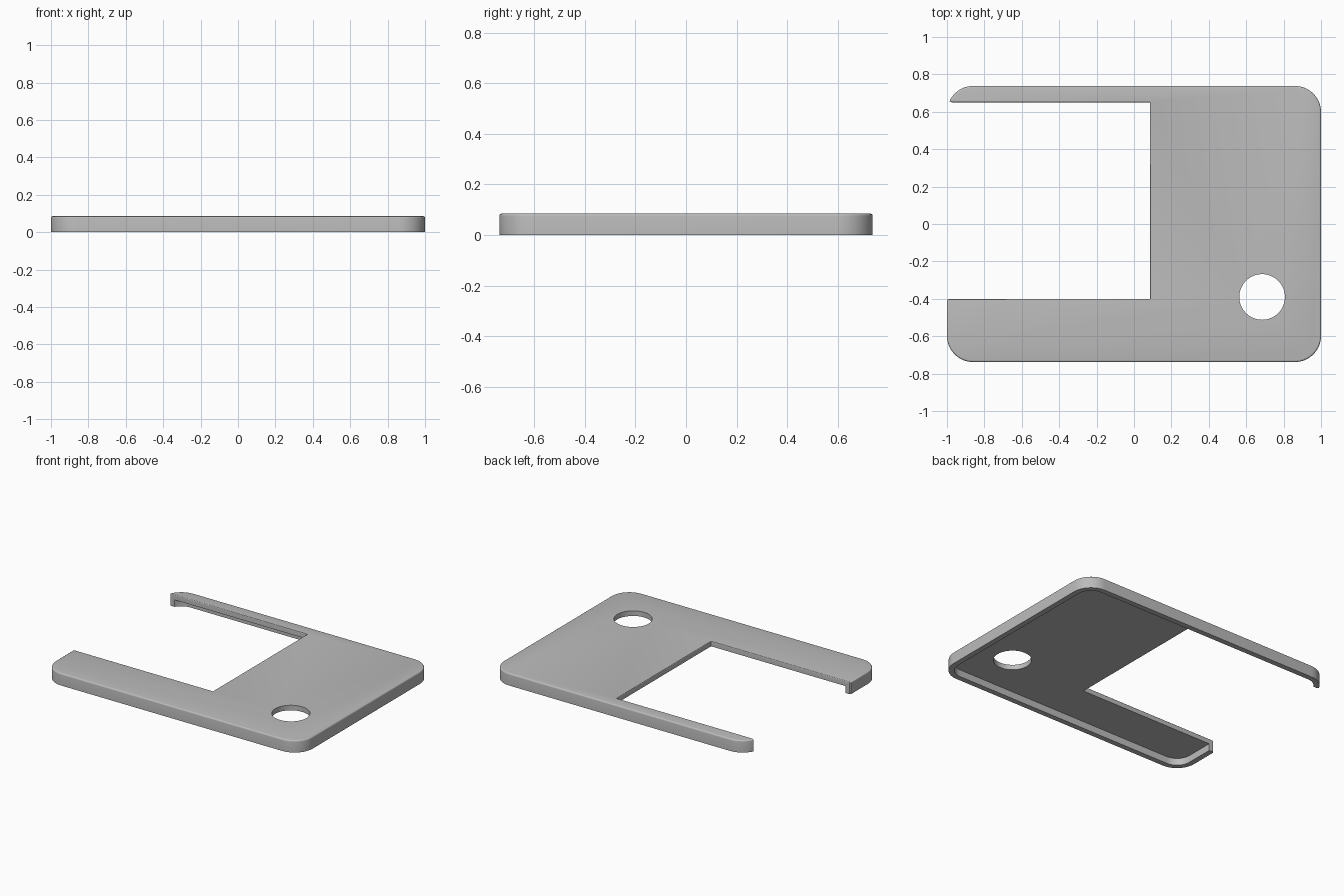
import bpy, bmesh, math

if "Cube" in bpy.data.objects:
    bpy.data.objects.remove(bpy.data.objects["Cube"])

HX, HY, H = 1.0, 0.738, 0.085      # half width, half depth, height
R, WALL, PLATE = 0.14, 0.038, 0.036  # corner radius, rim wall, top plate thickness
NX, NY0, NY1 = 0.085, -0.40, 0.65  # side notch limits


def arc(cx, cy, r, a0, a1, n=12):
    return [(cx + r * math.cos(math.radians(a0 + (a1 - a0) * i / n)),
             cy + r * math.sin(math.radians(a0 + (a1 - a0) * i / n))) for i in range(n + 1)]


def prism(name, pts, z0, z1, weight=None):
    """Extrude an outline; weight(edge) gives the rounding of each top edge."""
    bm = bmesh.new()
    base = bm.faces.new([bm.verts.new((x, y, z0)) for x, y in pts])
    top = bmesh.ops.extrude_face_region(bm, geom=[base])["geom"]
    bmesh.ops.translate(bm, vec=(0, 0, z1 - z0),
                        verts=[v for v in top if isinstance(v, bmesh.types.BMVert)])
    bmesh.ops.recalc_face_normals(bm, faces=bm.faces)
    if weight:
        layer = bm.edges.layers.float.new("bevel_weight_edge")
        for e in bm.edges:
            if all(v.co.z > z1 - 1e-5 for v in e.verts):
                e[layer] = weight(e)
    mesh = bpy.data.meshes.new(name)
    bm.to_mesh(mesh)
    bm.free()
    ob = bpy.data.objects.new(name, mesh)
    bpy.context.collection.objects.link(ob)
    return ob


def notch_weight(e):
    m = (e.verts[0].co + e.verts[1].co) / 2
    in_notch = m.x < NX + 0.01 and NY0 - 0.005 < m.y < NY1 + 0.005
    return 0.45 if in_notch else 1.0


# Cover outline: rounded corners and a notch open to the left
cx, cy = HX - R, HY - R
end_a = 180 - math.degrees(math.asin((NY1 + 0.018 - cy) / R))
outline = (arc(-cx, -cy, R, 180, 270) + arc(cx, -cy, R, 270, 360)
           + arc(cx, cy, R, 0, 90) + arc(-cx, cy, R, 90, end_a, 8)
           + [(-0.986, NY1 + 0.006), (-0.975, NY1), (NX, NY1), (NX, NY0),
              (-HX + 0.008, NY0), (-HX, NY0 - 0.008)])
cover = prism("cover", outline, 0, H, notch_weight)

# Hollow underside and round hole
ri = R - WALL
cavity = prism("cavity_cutter",
               arc(-cx, -cy, ri, 180, 270) + arc(cx, -cy, ri, 270, 360)
               + arc(cx, cy, ri, 0, 90) + arc(-cx, cy, ri, 90, 180),
               -0.1, H - PLATE)
hole = prism("hole_cutter", arc(0.685, -0.39, 0.122, 0, 360, 64)[:-1], -0.2, 0.3)

bev = cover.modifiers.new("rounded_edges", 'BEVEL')
bev.limit_method = 'WEIGHT'
bev.width = 0.024
bev.segments = 4
for cutter in (cavity, hole):
    mod = cover.modifiers.new(cutter.name, 'BOOLEAN')
    mod.operation = 'DIFFERENCE'
    mod.solver = 'EXACT'
    mod.object = cutter
    cutter.hide_render = True

# Bake the shape and drop the cutters
bpy.context.view_layer.objects.active = cover
cover.select_set(True)
for name in [m.name for m in cover.modifiers]:
    bpy.ops.object.modifier_apply(modifier=name)
for cutter in (cavity, hole):
    bpy.data.objects.remove(cutter)

# Plain grey finish
grey = bpy.data.materials.new("plain_grey")
grey.diffuse_color = (0.5, 0.5, 0.5, 1)
grey.use_nodes = True
grey.node_tree.nodes["Principled BSDF"].inputs["Base Color"].default_value = grey.diffuse_color
cover.data.materials.clear()
cover.data.materials.append(grey)
bpy.ops.object.select_all(action='DESELECT')
cover.select_set(True)
bpy.ops.object.shade_smooth_by_angle(angle=math.radians(35))
